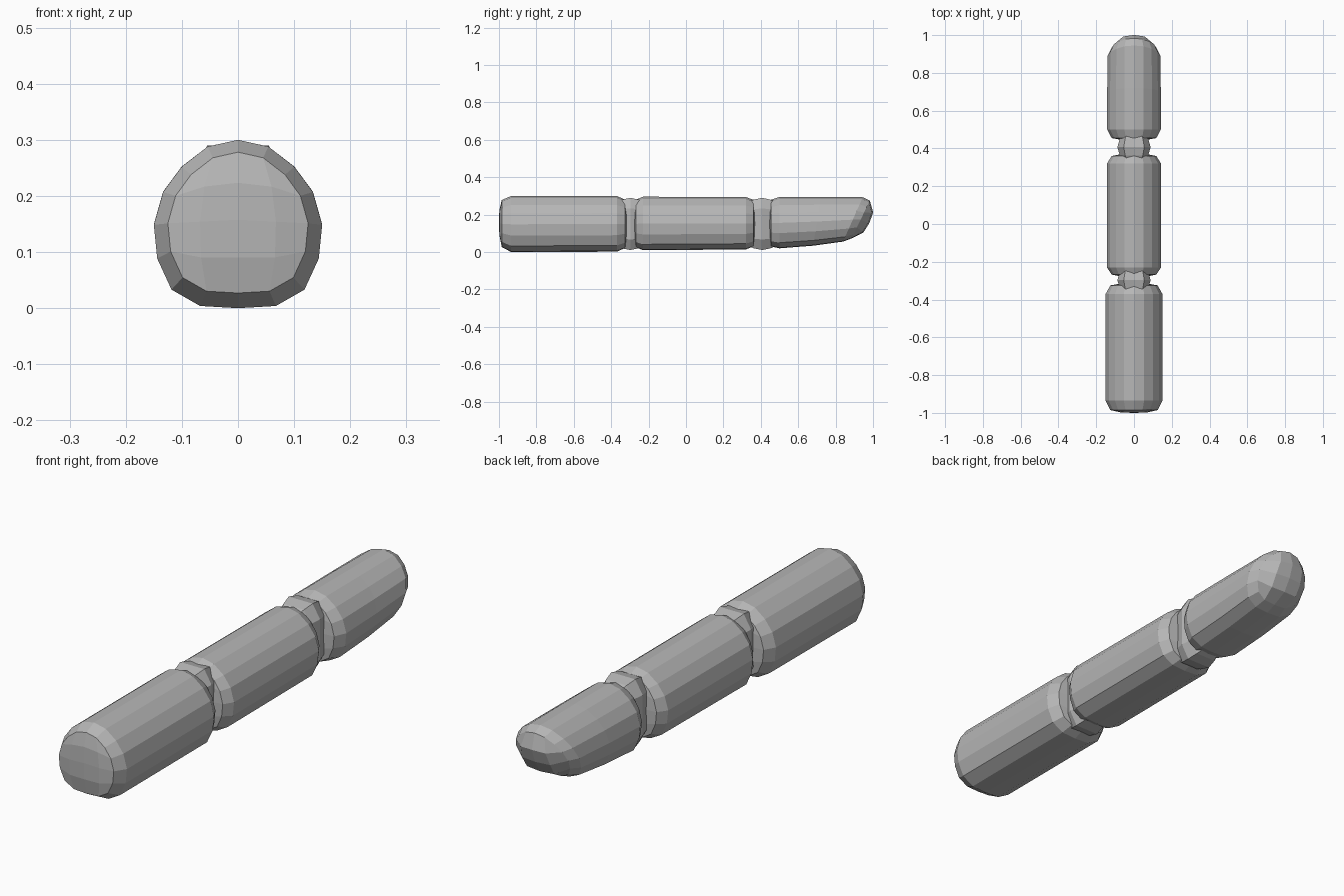
import bpy, bmesh
from mathutils import Vector

if "Cube" in bpy.data.objects:
    bpy.data.objects.remove(bpy.data.objects["Cube"])

grey = bpy.data.materials.new("light_grey")
grey.diffuse_color = (0.47, 0.47, 0.47, 1)
grey.use_nodes = True
grey.node_tree.nodes["Principled BSDF"].inputs["Base Color"].default_value = grey.diffuse_color

# Right half of the cross-section, top to bottom: x share, height share
HALF = [(0, 1), (.36, .96), (.67, .84), (.89, .69), (1, .495),
        (.96, .295), (.79, .11), (.45, .013), (0, 0)]
SECTION = HALF + [(-x, z) for x, z in HALF[-2:0:-1]]
# Right half of the narrow hinge section
HINGE_HALF = [(.62, 1), (1, .8), (1, .2), (.62, 0)]
HINGE = HINGE_HALF + [(-x, z) for x, z in reversed(HINGE_HALF)]


def ring(section, width, top, bottom):
    """Section fitted between a top and a bottom (y, z) point."""
    return [Vector((x * width, bottom[0] + (top[0] - bottom[0]) * t,
                    bottom[1] + (top[1] - bottom[1]) * t)) for x, t in section]


def dome(bm, loop, bulge):
    """Close a 16-point loop with a 4x4 quad grid pushed out by bulge."""
    n = 4
    grid = {}
    for k in range(n + 1):
        grid[0, k] = loop[(14 + k) % 16]       # top row
        grid[k, n] = loop[2 + k]               # right side
        grid[n, n - k] = loop[6 + k]           # bottom row
        grid[n - k, 0] = loop[10 + k]          # left side
    for i in range(1, n):
        for j in range(1, n):
            u, v = j / n, i / n
            c = lambda a, b: grid[a, b].co
            p = (c(0, j) * (1 - v) + c(n, j) * v + c(i, 0) * (1 - u) + c(i, n) * u
                 - c(0, 0) * (1 - u) * (1 - v) - c(0, n) * u * (1 - v)
                 - c(n, 0) * (1 - u) * v - c(n, n) * u * v)
            p = p + bulge * (16 * u * (1 - u) * v * (1 - v)) ** .5
            grid[i, j] = bm.verts.new(p)
    for i in range(n):
        for j in range(n):
            bm.faces.new((grid[i, j], grid[i, j + 1], grid[i + 1, j + 1], grid[i + 1, j]))


def loft(name, rings, bulges=None):
    bm = bmesh.new()
    loops = [[bm.verts.new(p) for p in r] for r in rings]
    for a, b in zip(loops, loops[1:]):
        for k in range(len(a)):
            m = (k + 1) % len(a)
            bm.faces.new((a[k], a[m], b[m], b[k]))
    for loop, bulge in zip((loops[0], loops[-1]), bulges or (None, None)):
        if bulge:
            dome(bm, loop, Vector(bulge))
        else:
            bm.faces.new(loop)
    bmesh.ops.recalc_face_normals(bm, faces=bm.faces)
    mesh = bpy.data.meshes.new(name)
    bm.to_mesh(mesh)
    bm.free()
    mesh.materials.append(grey)
    bpy.context.collection.objects.link(bpy.data.objects.new(name, mesh))


def upright(width, y, top, bottom, section=SECTION):
    return ring(section, width, (y, top), (y, bottom))


# Base and middle segments: straight barrels with chamfered, domed ends
loft("base_segment", [
    upright(.125, -.985, .278, .027), upright(.15, -.935, .3, 0),
    upright(.15, -.37, .3, .002), upright(.125, -.325, .28, .022)],
    [(0, -.015, 0), (0, .012, 0)])
loft("middle_segment", [
    upright(.118, -.268, .28, .025), upright(.143, -.23, .296, .01),
    upright(.143, .32, .294, .014), upright(.118, .36, .28, .03)],
    [(0, -.012, 0), (0, .012, 0)])

# Tip segment: underside rises to a slanted rounded end
loft("tip_segment", [
    upright(.118, .455, .28, .03), upright(.142, .5, .295, .02),
    ring(SECTION, .142, (.72, .295), (.68, .034)),
    ring(SECTION, .139, (.945, .293), (.84, .056)),
    ring(SECTION, .118, (.983, .275), (.885, .073))],
    [(0, -.012, 0), (0, .045, -.022)])

# Narrow hinges joining the segments
for name, y in (("lower_hinge", -.297), ("upper_hinge", .407)):
    loft(name, [upright(w, y + d, t, b, HINGE) for d, w, t, b in
                ((-.07, .06, .268, .03), (-.045, .075, .28, .02),
                 (0, .088, .29, .011), (.045, .075, .28, .02),
                 (.07, .06, .268, .03))])
